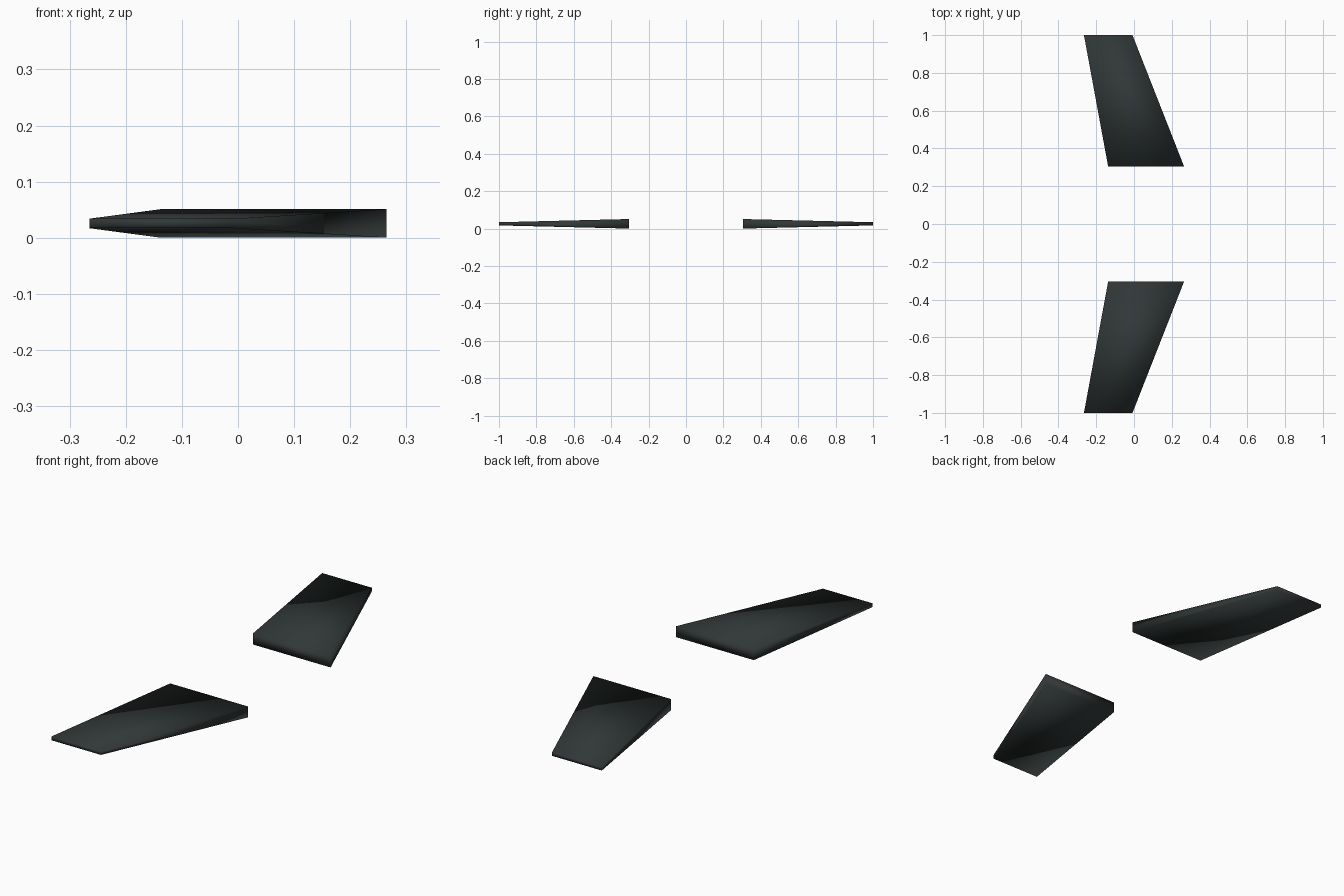
import bpy
import bmesh

cube = bpy.data.objects.get("Cube")
if cube:
    bpy.data.objects.remove(cube, do_unlink=True)

# Dark green-grey paint
paint = bpy.data.materials.new("dark_slate")
paint.use_nodes = True
colour = (0.03, 0.039, 0.038, 1)
paint.diffuse_color = colour
paint.node_tree.nodes["Principled BSDF"].inputs["Base Color"].default_value = colour

MID_Z = 0.0255
# Each section: distance from centre, trailing x, leading x, half thickness
ROOT = (0.305, -0.137, 0.265, 0.0255)
TIP = (1.0, -0.265, -0.008, 0.0085)


def make_wing(name, side):
    """Tapered, swept wing lofted from the root section to the tip section."""
    bm = bmesh.new()
    rings = []
    for y, x0, x1, h in (ROOT, TIP):
        corners = ((x0, -h), (x1, -h), (x1, h), (x0, h))
        rings.append([bm.verts.new((x, side * y, MID_Z + z)) for x, z in corners])
    root, tip = rings
    bm.faces.new(root)
    bm.faces.new(tip)
    for i in range(4):
        j = (i + 1) % 4
        bm.faces.new((root[i], root[j], tip[j], tip[i]))
    bmesh.ops.recalc_face_normals(bm, faces=bm.faces)
    # Soft shading across all edges
    for face in bm.faces:
        face.smooth = True
    mesh = bpy.data.meshes.new(name)
    bm.to_mesh(mesh)
    bm.free()
    mesh.materials.append(paint)
    wing = bpy.data.objects.new(name, mesh)
    bpy.context.collection.objects.link(wing)


make_wing("front_wing", -1)
make_wing("back_wing", 1)
